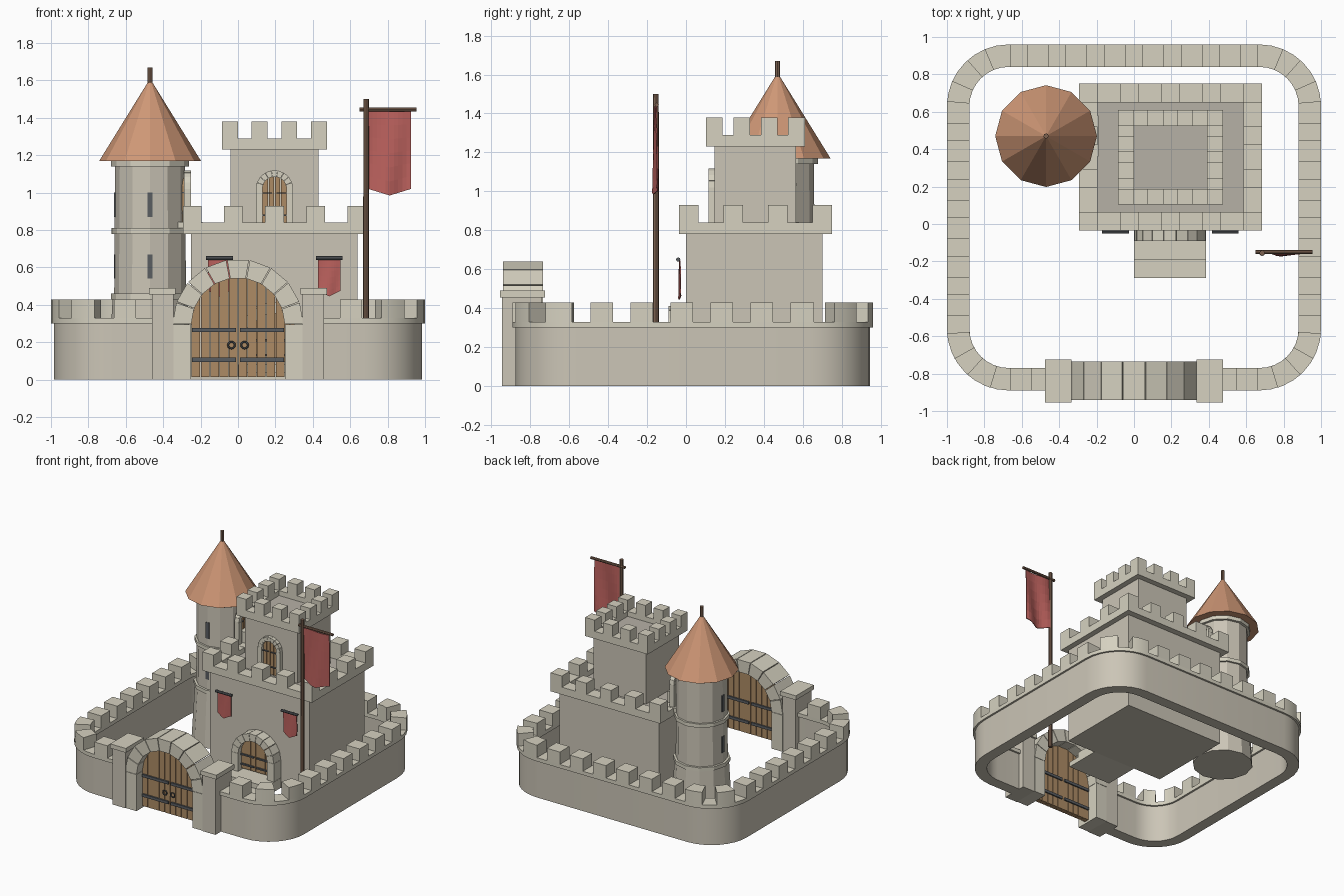
import bpy, bmesh, math
from mathutils import Matrix, Vector

if "Cube" in bpy.data.objects:
    bpy.data.objects.remove(bpy.data.objects["Cube"])


def material(name, rgb):
    m = bpy.data.materials.new(name)
    m.diffuse_color = (*rgb, 1)
    m.use_nodes = True
    m.node_tree.nodes["Principled BSDF"].inputs["Base Color"].default_value = m.diffuse_color
    return m


STONE = material("stone", (0.60, 0.56, 0.47))
TRIM = material("trim_stone", (0.67, 0.64, 0.53))
FLOOR = material("floor_stone", (0.47, 0.44, 0.38))
ROOF = material("roof_tile", (0.62, 0.31, 0.18))
WOOD = material("wood", (0.42, 0.26, 0.13))
POLE = material("dark_wood", (0.20, 0.12, 0.08))
IRON = material("iron", (0.10, 0.11, 0.12))
CLOTH = material("red_cloth", (0.50, 0.12, 0.11))
I = Matrix()


def mesh(name, verts, faces, mat, M=I):
    me = bpy.data.meshes.new(name)
    me.from_pydata([M @ Vector(v) for v in verts], [], faces)
    bm = bmesh.new()
    bm.from_mesh(me)
    bmesh.ops.recalc_face_normals(bm, faces=bm.faces)
    bm.to_mesh(me)
    bm.free()
    me.materials.append(mat)
    ob = bpy.data.objects.new(name, me)
    bpy.context.collection.objects.link(ob)
    return ob


def loft(name, low, high, mat, M=I):
    n = len(low)
    faces = [tuple(range(n)), tuple(range(n, 2 * n))]
    faces += [(i, (i + 1) % n, n + (i + 1) % n, n + i) for i in range(n)]
    return mesh(name, low + high, faces, mat, M)


def prism(name, pts, y0, y1, mat, M=I):
    return loft(name, [(x, y0, z) for x, z in pts], [(x, y1, z) for x, z in pts], mat, M)


def box(name, x0, x1, y0, y1, z0, z1, mat=STONE, M=I):
    return prism(name, [(x0, z0), (x1, z0), (x1, z1), (x0, z1)], y0, y1, mat, M)


def cyl(name, c, r0, r1, z0, z1, mat, n=12, M=I):
    ring = [(math.cos(2 * math.pi * i / n), math.sin(2 * math.pi * i / n)) for i in range(n)]
    lo, hi = ([(c[0] + r * a, c[1] + r * b, z) for a, b in ring] for r, z in ((r0, z0), (r1, z1)))
    return loft(name, lo, hi, mat, M)


def rod(name, x0, x1, y, z, r, mat):
    M = Matrix.Translation((x0, y, z)) @ Matrix.Rotation(math.pi / 2, 4, 'Y')
    return cyl(name, (0, 0), r, r, 0, x1 - x0, mat, 8, M)


# Curtain wall: half path measured from the middle of the back round to the gate
R, ARC = 0.27, 0.27 * math.pi / 2
B1, B2, B3 = 0.67 + ARC, 1.86 + ARC, 1.86 + 2 * ARC
END = B3 + 0.32


def path(s, off):
    if s < 0.67:
        return s, 0.90 + off
    if s < B1:
        a = math.pi / 2 - (s - 0.67) / R
        return 0.67 + (R + off) * math.cos(a), 0.63 + (R + off) * math.sin(a)
    if s < B2:
        return 0.94 + off, 0.63 - (s - B1)
    if s < B3:
        a = -(s - B2) / R
        return 0.67 + (R + off) * math.cos(a), -0.56 + (R + off) * math.sin(a)
    return 0.67 - (s - B3), -0.83 - off


def wall_run(name, s0, s1, out, inn, z0, z1, side, mat):
    marks = [0.67 + ARC * i / 8 for i in range(9)] + [B2 + ARC * i / 8 for i in range(9)]
    ss = [s0] + [s for s in marks if s0 + 1e-3 < s < s1 - 1e-3] + [s1]
    v, f, n = [], [], len(ss)
    for s in ss:
        for off, z in ((inn, z0), (out, z0), (out, z1), (inn, z1)):
            x, y = path(s, off)
            v.append((side * x, y, z))
    for i in range(n - 1):
        f += [(4 * i + k, 4 * i + (k + 1) % 4, 4 * i + 4 + (k + 1) % 4, 4 * i + 4 + k) for k in range(4)]
    f += [(0, 1, 2, 3), tuple(4 * n - 4 + k for k in range(4))]
    ob = mesh(name, v, f, mat)
    ob.data.shade_smooth()
    bpy.context.view_layer.objects.active = ob
    ob.select_set(True)
    bpy.ops.object.shade_smooth_by_angle(angle=math.radians(30))
    ob.select_set(False)


for side in (1, -1):
    wall_run("curtain_wall", 0, END, 0.045, -0.045, 0, 0.30, side, STONE)
    wall_run("wall_walk", 0, END, 0.06, -0.06, 0.30, 0.33, side, TRIM)
    for k in range(14):
        s = (k + 0.5) * 0.2055
        wall_run("wall_merlon", s - 0.058, s + 0.058, 0.06, -0.06, 0.33, 0.43, side, TRIM)


# Arched doorways, built facing -y about a local origin
def doorway(name, M, depth, spring, ri, ro, n, planks, base=0.0, door_y=0.0, t=0.02):
    for sx in (1, -1):
        box(name + "_jamb", sx * ri, sx * ro, -depth, 0, base, spring, TRIM, M)
    for i in range(n):
        a0, a1 = math.pi * i / n + 0.008, math.pi * (i + 1) / n - 0.008
        pts = [(r * math.cos(a), spring + r * math.sin(a))
               for r, a in ((ri, a0), (ro, a0), (ro, a1), (ri, a1))]
        prism(name + "_voussoir", pts, -depth, 0, TRIM, M)
    w = 2 * ri / planks
    for i in range(planks):
        x0, x1 = -ri + i * w + 0.002, -ri + (i + 1) * w - 0.002
        xs = [x1 + (x0 - x1) * k / 3 for k in range(4)]
        top = [(x, spring + math.sqrt(max(0, ri * ri - x * x))) for x in xs]
        prism(name + "_plank", [(x0, base + 0.015), (x1, base + 0.015)] + top,
              door_y - t, door_y + t, WOOD, M)
    for fz in (0.36, 0.9):
        z = base + (spring - base) * fz
        for sx in (1, -1):
            box(name + "_iron_band", sx * 0.012, sx * ri * 0.98, door_y - t - 0.012,
                door_y + t + 0.01, z - ri * 0.045, z + ri * 0.045, IRON, M)


# Main gate with pillars
doorway("gate", Matrix.Translation((0, -0.735, 0)), 0.205, 0.295, 0.25, 0.35, 9, 10, 0, -0.11)
for sx in (1, -1):
    box("gate_pillar", sx * 0.345, sx * 0.46, -0.945, -0.74, 0, 0.455)
    box("pillar_cap", sx * 0.335, sx * 0.475, -0.955, -0.725, 0.455, 0.49, TRIM)
    bpy.ops.mesh.primitive_torus_add(major_segments=12, minor_segments=6, major_radius=0.018,
                                     minor_radius=0.005, location=(sx * 0.035, -0.885, 0.185),
                                     rotation=(math.pi / 2, 0, 0))
    bpy.context.object.name = "gate_ring_handle"
    bpy.context.object.data.materials.append(IRON)


# Keep: two stacked blocks with battlements
def parapet(name, x0, x1, y0, y1, z, w, nx, ny):
    zt = z + 0.06
    box(name, x0, x1, y0, y0 + w, z, zt, TRIM)
    box(name, x0, x1, y1 - w, y1, z, zt, TRIM)
    box(name, x0, x0 + w, y0 + w, y1 - w, z, zt, TRIM)
    box(name, x1 - w, x1, y0 + w, y1 - w, z, zt, TRIM)
    box(name + "_floor", x0 + w, x1 - w, y0 + w, y1 - w, z, z + 0.02, FLOOR)
    for i in range(nx):
        for j in range(ny):
            if i in (0, nx - 1) or j in (0, ny - 1):
                x = x0 + (x1 - x0 - w) * i / (nx - 1)
                y = y0 + (y1 - y0 - w) * j / (ny - 1)
                box(name + "_merlon", x, x + w, y, y + w, zt, zt + 0.09, TRIM)


box("keep_base", -0.25, 0.64, 0, 0.70, 0, 0.78)
parapet("keep_parapet", -0.295, 0.685, -0.035, 0.75, 0.78, 0.1, 5, 4)
box("keep_upper", -0.04, 0.43, 0.146, 0.565, 0.80, 1.23)
parapet("upper_parapet", -0.085, 0.475, 0.103, 0.61, 1.23, 0.085, 4, 4)
doorway("keep_door", Matrix.Translation((0.193, 0, 0)), 0.09, 0.225, 0.13, 0.19, 9, 6, 0.08, -0.03)
doorway("upper_door", Matrix.Translation((0.195, 0.146, 0)), 0.03, 1.02, 0.065, 0.1, 9, 4, 0.80, 0, 0.012)
box("lower_step", 0, 0.385, -0.29, 0, 0, 0.04, TRIM)
box("upper_step", 0, 0.385, -0.19, 0, 0.04, 0.08, TRIM)

# Round tower with cone roof
C = (-0.47, 0.47)
cyl("tower_base", C, 0.225, 0.20, 0, 0.44, STONE)
cyl("tower_body", C, 0.192, 0.187, 0.44, 1.17, STONE)
for z, r in ((0.43, 0.21), (0.78, 0.205), (1.14, 0.208)):
    cyl("tower_ring", C, r, r, z, z + 0.03, TRIM)
cyl("tower_roof", C, 0.272, 0.006, 1.17, 1.60, ROOF)
cyl("roof_finial", C, 0.014, 0.014, 1.585, 1.67, POLE, 8)
for z in (0.54, 0.87):
    box("arrow_slit", -0.484, -0.456, 0.278, 0.32, z, z + 0.13, IRON)
    box("arrow_slit", -0.664, -0.62, 0.456, 0.484, z, z + 0.13, IRON)
doorway("tower_door", Matrix.Translation((-0.29, 0.47, 0)) @ Matrix.Rotation(math.pi / 2, 4, 'Z'),
        0.04, 1.02, 0.065, 0.1, 9, 4, 0.82, 0, 0.012)
box("tower_landing", -0.35, -0.19, 0.36, 0.58, 0.81, 0.842, TRIM)


# Flags: rippled cloth with a pointed lower edge
def flag(name, x0, x1, y, top, edge, tip, amp, t=0.006):
    nx, nz, v = 10, 6, []
    for d in (0, t):
        for i in range(nx + 1):
            u = i / nx
            low = tip + (edge - tip) * abs(2 * u - 1)
            for j in range(nz + 1):
                w = j / nz
                v.append((x0 + (x1 - x0) * u,
                          y + d + amp * (0.3 + 0.7 * w) * math.sin(u * 7 + w * 2),
                          top + (low - top) * w))
    m, K = nz + 1, (nx + 1) * (nz + 1)
    f = [(o + i * m + j, o + i * m + m + j, o + i * m + m + j + 1, o + i * m + j + 1)
         for o in (0, K) for i in range(nx) for j in range(nz)]
    rim = ([i * m for i in range(nx + 1)] + [nx * m + j for j in range(1, m)]
           + [i * m + nz for i in range(nx - 1, -1, -1)] + list(range(nz - 1, 0, -1)))
    f += [(a, b, b + K, a + K) for a, b in zip(rim, rim[1:] + rim[:1])]
    mesh(name, v, f, CLOTH)


cyl("flag_pole", (0.685, -0.155), 0.016, 0.015, 0, 1.5, POLE, 8)
rod("flag_crossbar", 0.65, 0.955, -0.15, 1.445, 0.011, POLE)
flag("flag", 0.697, 0.925, -0.16, 1.435, 1.02, 0.985, 0.014)
for x in (-0.10, 0.488):
    rod("banner_rod", x - 0.072, x + 0.072, -0.04, 0.65, 0.011, IRON)
    flag("banner", x - 0.06, x + 0.06, -0.035, 0.645, 0.475, 0.445, 0.005)
